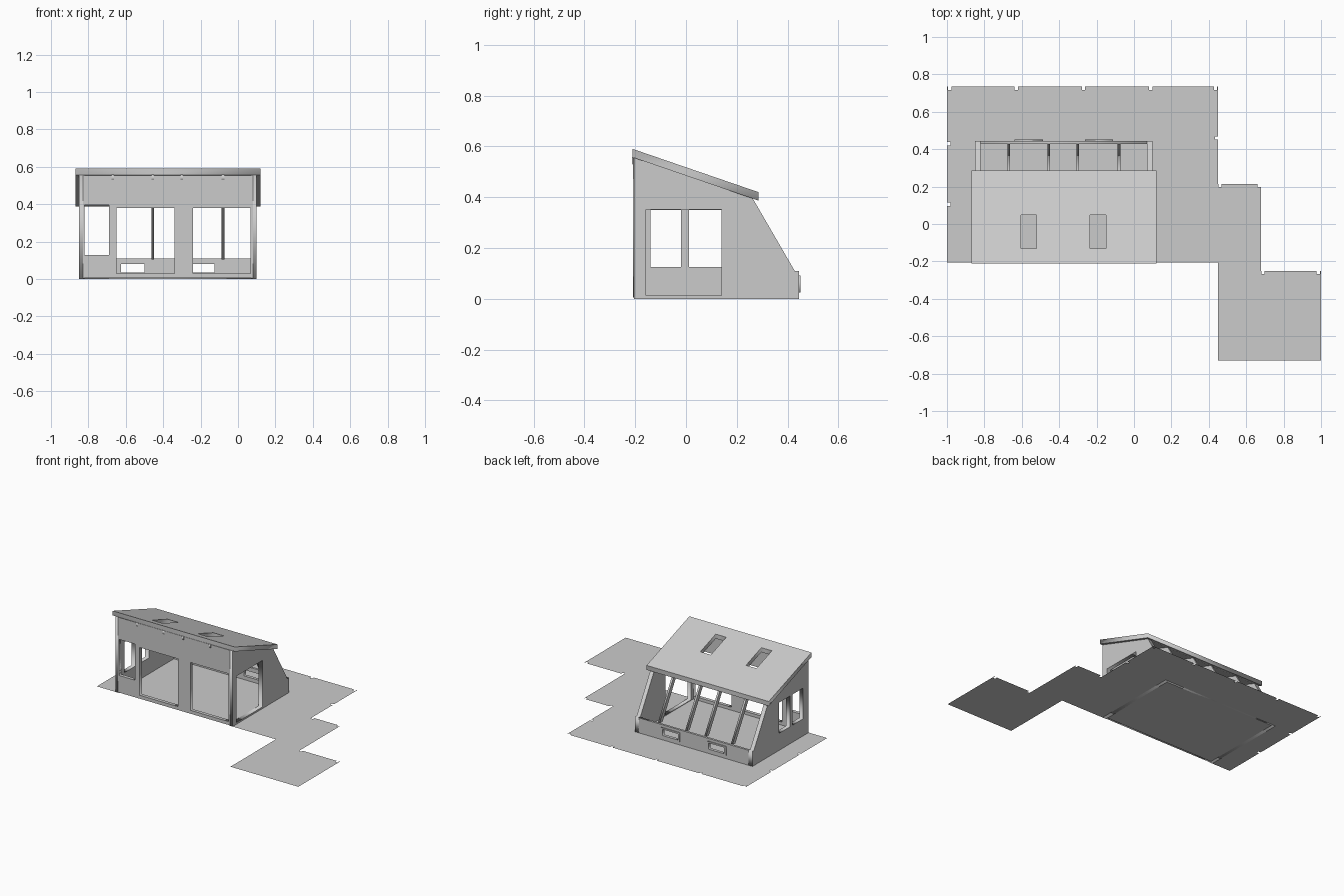
import bpy
from mathutils import Matrix, Vector

if "Cube" in bpy.data.objects:
    bpy.data.objects.remove(bpy.data.objects["Cube"])


def axes(u, v, w, origin=(0, 0, 0)):
    """Matrix mapping local x, y, z onto the world vectors u, v, w."""
    m = Matrix((u, v, w)).transposed().to_4x4()
    m.translation = Vector(origin)
    return m


def rect(a0, b0, a1, b1):
    return [(a0, b0), (a1, b0), (a1, b1), (a0, b1)]


def panel(name, loops, thick, matrix):
    """Flat panel from an outline plus hole loops, thickened about its middle."""
    cu = bpy.data.curves.new(name + "_outline", 'CURVE')
    cu.dimensions = '2D'
    cu.fill_mode = 'BOTH'
    cu.extrude = thick / 2
    for loop in loops:
        sp = cu.splines.new('POLY')
        sp.points.add(len(loop) - 1)
        for p, (a, b) in zip(sp.points, loop):
            p.co = (a, b, 0, 1)
        sp.use_cyclic_u = True
    tmp = bpy.data.objects.new(name + "_outline", cu)
    bpy.context.collection.objects.link(tmp)
    bpy.context.view_layer.update()
    dg = bpy.context.evaluated_depsgraph_get()
    me = bpy.data.meshes.new_from_object(tmp.evaluated_get(dg))
    bpy.data.objects.remove(tmp)
    me.transform(matrix)
    if matrix.determinant() < 0:
        me.flip_normals()
    me.name = name
    me.materials.clear()
    ob = bpy.data.objects.new(name, me)
    bpy.context.collection.objects.link(ob)
    return ob


X, Y, Z = (1, 0, 0), (0, 1, 0), (0, 0, 1)


def side(x):      # profile in y, z
    return axes(Y, Z, X, (x, 0, 0))


def front(y):     # profile in x, z
    return axes(X, Z, (0, -1, 0), (0, y, 0))


def flat(z):      # profile in x, y
    return axes(X, Y, Z, (0, 0, z))


def notched(outline, notches, r=0.009):
    """Cut small square notches into the edges of a counter-clockwise outline."""
    out = []
    for i, p in enumerate(outline):
        a, b = Vector(p), Vector(outline[(i + 1) % len(outline)])
        d = (b - a).normalized()
        n = Vector((-d.y, d.x))
        out.append(tuple(a))
        on_edge = []
        for q in notches:
            rel = Vector(q) - a
            t = rel.dot(d)
            if abs(rel.dot(n)) < 0.002 and r < t < (b - a).length - r:
                on_edge.append(t)
        for t in sorted(on_edge):
            for s, h in ((-r, 0), (-r, 2 * r), (r, 2 * r), (r, 0)):
                out.append(tuple(a + d * (t + s) + n * h))
    return out


# Terrace around the house, with post notches on its edges
terrace = [(-1, -0.205), (-0.85, -0.205), (-0.85, 0.445), (0.1, 0.445), (0.1, -0.205),
           (0.45, -0.205), (0.45, -0.73), (1, -0.73), (1, -0.25), (0.68, -0.25),
           (0.68, 0.215), (0.45, 0.215), (0.45, 0.735), (-1, 0.735)]
posts = [(-0.985, 0.735), (-0.63, 0.735), (-0.27, 0.735), (0.09, 0.735), (0.436, 0.735),
         (0.45, 0.46), (0.46, 0.215), (0.67, 0.215), (-1, 0.43), (-1, 0.105),
         (0.69, -0.25), (0.985, -0.25)]
panel("terrace", [notched(terrace, posts)], 0, flat(0))

# Floor inside
panel("floor", [rect(-0.825, -0.19, 0.075, 0.435)], 0.008, flat(0.004))

# Side walls: two windows on the left, one wide doorway on the right
gable = [(-0.205, 0), (0.445, 0), (0.445, 0.11), (0.428, 0.11), (0.26, 0.4), (-0.205, 0.557)]
windows = [rect(-0.14, 0.125, -0.02, 0.35), rect(0.012, 0.125, 0.14, 0.35)]
panel("left_wall", [gable] + windows, 0.03, side(-0.835))
panel("right_wall", [gable, rect(-0.158, 0.012, 0.14, 0.352)], 0.03, side(0.085))

# Front wall with a window and two wide openings
panel("front_wall", [rect(-0.828, 0.005, 0.08, 0.555),
                     rect(-0.82, 0.13, -0.69, 0.395),
                     rect(-0.65, 0.03, -0.34, 0.38),
                     rect(-0.24, 0.03, 0.068, 0.38)], 0.025, front(-0.1965))

# Low back wall with two framed vents
vents = [(-0.625, -0.5), (-0.25, -0.125)]
panel("back_wall", [rect(-0.825, 0, 0.075, 0.11)] +
      [rect(a, 0.035, b, 0.08) for a, b in vents], 0.016, front(0.437))
for i, (a, b) in enumerate(vents):
    panel(f"vent_frame_{i + 1}", [rect(a - 0.013, 0.024, b + 0.013, 0.091),
                                  rect(a, 0.035, b, 0.08)], 0.022, front(0.44))

# Bent rafters: under the roof, then down the glazed slope
rafter = [(-0.212, 0.53), (0.235, 0.378), (0.395, 0.105), (0.43, 0.105),
          (0.26, 0.397), (-0.212, 0.558)]
for i, x in enumerate((-0.67, -0.455, -0.3, -0.08)):
    panel(f"rafter_{i + 1}", [rafter], 0.014, side(x))

# Sloping roof, sheared so its ends stay vertical, with two skylights
slope = (0.42 - 0.59) / 0.495
roof_m = axes(X, (0, 1, slope), Z, (0, 0, 0.59 + slope * 0.21 - 0.0165))
panel("roof", [rect(-0.87, -0.21, 0.12, 0.285),
               rect(-0.605, -0.13, -0.52, 0.048),
               rect(-0.235, -0.13, -0.15, 0.048)], 0.033, roof_m)
# Flat eave strip closing the roof's low edge
panel("eave", [rect(-0.87, 0.255, 0.12, 0.285)], 0.008, flat(0.4))
